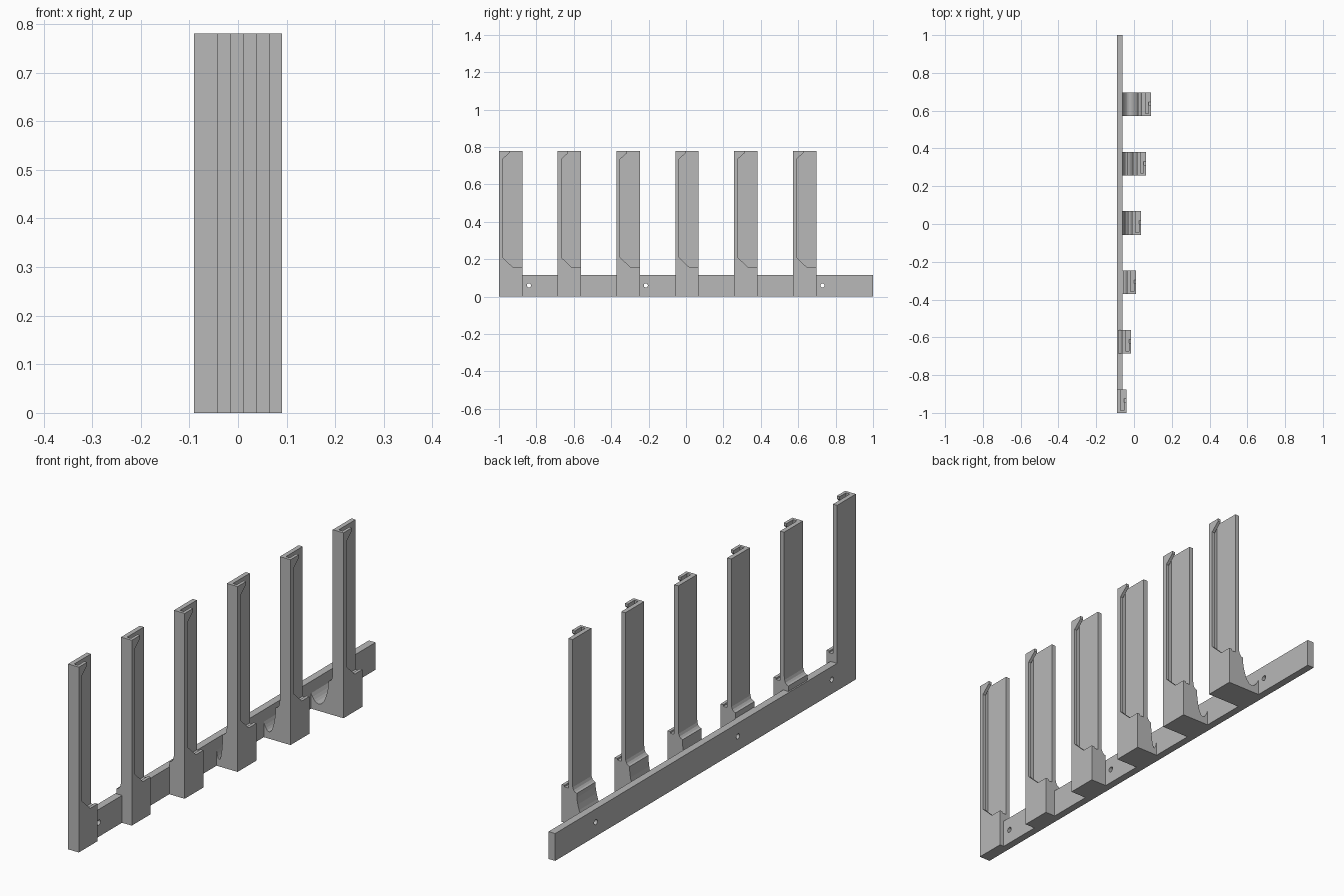
import bpy, bmesh
from mathutils import Vector
from mathutils.geometry import interpolate_bezier

cube = bpy.data.objects.get("Cube")
if cube:
    bpy.data.objects.remove(cube, do_unlink=True)

grey = bpy.data.materials.new("plain grey")
grey.use_nodes = True
grey.diffuse_color = (0.48, 0.48, 0.48, 1)
grey.node_tree.nodes["Principled BSDF"].inputs["Base Color"].default_value = grey.diffuse_color


def prism(name, points, axis, lo, hi):
    """Extrude an outline (xz along y, or yz along x) from lo to hi."""
    bm = bmesh.new()
    place = (lambda a, b: (lo, a, b)) if axis == "x" else (lambda a, b: (a, lo, b))
    face = bm.faces.new([bm.verts.new(place(a, b)) for a, b in points])
    out = bmesh.ops.extrude_face_region(bm, geom=[face])
    verts = [v for v in out["geom"] if isinstance(v, bmesh.types.BMVert)]
    shift = (hi - lo, 0, 0) if axis == "x" else (0, hi - lo, 0)
    bmesh.ops.translate(bm, verts=verts, vec=shift)
    bmesh.ops.recalc_face_normals(bm, faces=bm.faces)
    mesh = bpy.data.meshes.new(name)
    bm.to_mesh(mesh)
    bm.free()
    mesh.materials.append(grey)
    obj = bpy.data.objects.new(name, mesh)
    bpy.context.collection.objects.link(obj)
    return obj


def rect(a0, a1, b0, b1):
    return [(a0, b0), (a1, b0), (a1, b1), (a0, b1)]


def curve(p0, p1, p2, p3, count):
    pts = interpolate_bezier(*[Vector(p) for p in (p0, p1, p2, p3)], count)
    return [(p.x, p.y) for p in pts]


# Long rail with screw holes
BACK, RAIL, RAIL_TOP, TOP = -0.091, -0.06, 0.115, 0.78
rail = prism("rail", rect(-1, 1, 0, RAIL_TOP), "x", BACK, RAIL)
for y in (-0.84, -0.215, 0.73):
    bpy.ops.mesh.primitive_cylinder_add(vertices=24, radius=0.011, depth=0.2,
                                        location=(-0.075, y, 0.06), rotation=(0, 1.5708, 0))
    cutter = bpy.context.object
    cutter.name = "screw_hole_cutter"
    cutter.hide_render = True
    cutter.hide_set(True)
    cutter.display_type = "WIRE"
    mod = rail.modifiers.new("screw_hole", "BOOLEAN")
    mod.object = cutter
    mod.solver = "EXACT"

# Six slotted posts, each standing further out from the rail
WIDE, DEEP, LEDGE = 0.125, 0.05, 0.15
for i in range(6):
    y = -1 + 0.3143 * i
    front = -0.041 + 0.0264 * i
    back = front - DEEP
    n = f"_{i + 1}"

    # Foot block with a shoulder and a scooped gap behind it
    edge = max(back - 0.02, BACK)
    profile = [(front, 0), (front, LEDGE), (back + 0.01, LEDGE), (back + 0.01, 0.175)]
    if edge < back - 0.001:
        profile += curve((back, 0.175), (back, 0.15), (back - 0.008, 0.14), (edge, 0.138), 5)
    else:
        profile.append((back, 0.175))
    gap = edge - RAIL
    if gap < 0.01:
        root = min(edge, -0.075)
        profile.append((edge, RAIL_TOP))
        if root < edge:
            profile.append((root, RAIL_TOP))
    else:
        root = -0.075
        profile += curve((edge, 0.12), (edge - 0.2 * gap, 0.01),
                         (RAIL + 0.3 * gap, 0.01), (RAIL, 0.065), 12)
        profile.append((root, 0.065))
    profile.append((root, 0))
    prism("foot" + n, profile, "y", y, y + WIDE)

    # Back plate, closed side wall and front lip around the slot
    prism("back_plate" + n, rect(y, y + WIDE, LEDGE, TOP), "x", back, back + 0.019)
    prism("side_wall" + n, rect(y, y + 0.013, LEDGE, TOP), "x", back + 0.019, front - 0.013)
    lip = [(0, LEDGE), (WIDE, LEDGE), (WIDE, 0.157), (0.075, 0.157), (0.019, 0.21),
           (0.019, 0.735), (0.056, 0.768), (0.056, TOP), (0, TOP)]
    prism("front_lip" + n, [(y + a, b) for a, b in lip], "x", front - 0.013, front)
